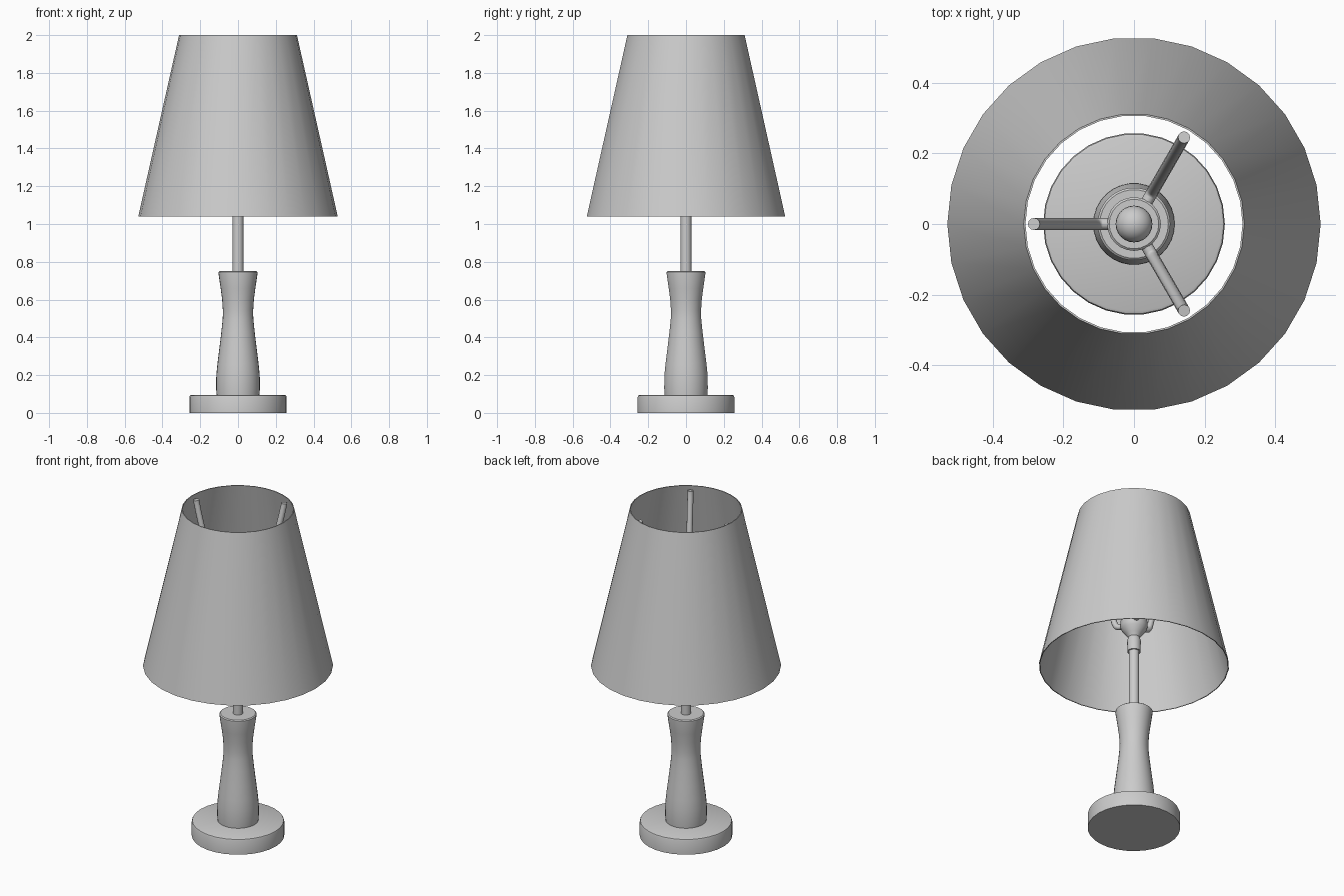
import bpy, bmesh, math
from mathutils import Vector

if "Cube" in bpy.data.objects:
    bpy.data.objects.remove(bpy.data.objects["Cube"])


def finish(name, bm, angle=35):
    bmesh.ops.remove_doubles(bm, verts=bm.verts, dist=1e-5)
    bmesh.ops.recalc_face_normals(bm, faces=bm.faces)
    me = bpy.data.meshes.new(name)
    bm.to_mesh(me)
    bm.free()
    ob = bpy.data.objects.new(name, me)
    bpy.context.collection.objects.link(ob)
    bpy.ops.object.select_all(action='DESELECT')
    ob.select_set(True)
    bpy.context.view_layer.objects.active = ob
    bpy.ops.object.shade_smooth_by_angle(angle=math.radians(angle))
    return ob


def lathe(name, profile, sides=30, closed=False):
    """Spin (radius, z) points around the z axis."""
    bm = bmesh.new()
    vs = [bm.verts.new((r, 0, z)) for r, z in profile]
    es = [bm.edges.new(p) for p in zip(vs, vs[1:])]
    if closed:
        es.append(bm.edges.new((vs[-1], vs[0])))
    bmesh.ops.spin(bm, geom=vs + es, cent=(0, 0, 0), axis=(0, 0, 1),
                   angle=math.tau, steps=sides, use_duplicate=False)
    return finish(name, bm)


def tube(name, path, radius, sides=12):
    """Sweep a circle along a path lying in one vertical plane."""
    bm = bmesh.new()
    pts = [Vector(p) for p in path]
    flat = Vector((pts[-1].x, pts[-1].y, 0)).normalized()
    side = Vector((0, 0, 1)).cross(flat)
    rings = []
    for i, p in enumerate(pts):
        t = (pts[min(i + 1, len(pts) - 1)] - pts[max(i - 1, 0)]).normalized()
        n = t.cross(side)
        rings.append([bm.verts.new(p + radius * (math.cos(a) * side + math.sin(a) * n))
                      for a in (math.tau * k / sides for k in range(sides))])
    for a, b in zip(rings, rings[1:]):
        for k in range(sides):
            j = (k + 1) % sides
            bm.faces.new((a[k], a[j], b[j], b[k]))
    bm.faces.new(rings[0])
    bm.faces.new(rings[-1])
    return finish(name, bm, 50)


# Round foot
lathe("base", [(0, 0), (0.257, 0), (0.257, 0.085), (0.254, 0.092), (0.247, 0.095), (0, 0.095)])

# Turned body with a waist
lathe("body", [(0, 0.09), (0.113, 0.09), (0.116, 0.13), (0.115, 0.20), (0.109, 0.26),
               (0.099, 0.34), (0.088, 0.43), (0.081, 0.50), (0.080, 0.54), (0.084, 0.60),
               (0.092, 0.66), (0.103, 0.735), (0.103, 0.745), (0.097, 0.75), (0, 0.75)])

# Stem
lathe("stem", [(0, 0.74), (0.029, 0.74), (0.029, 1.15), (0, 1.15)], 24)

# Socket with flared cup
lathe("socket", [(0, 1.13), (0.037, 1.13), (0.038, 1.20), (0.032, 1.22), (0.045, 1.24),
                 (0.07, 1.27), (0.076, 1.29), (0.076, 1.32), (0.07, 1.325), (0, 1.325)], 24)

# Small round bulb
n = 12
lathe("bulb", [(0.052 * math.sin(math.pi * i / n), 1.36 - 0.052 * math.cos(math.pi * i / n))
               for i in range(n + 1)], 24)

# Three bent arms holding the shade
arm = [(0.06, 1.305), (0.09, 1.305), (0.103, 1.31), (0.112, 1.325), (0.119, 1.35),
       (0.268, 1.91), (0.276, 1.945), (0.281, 1.965), (0.283, 1.98)]
for i in range(3):
    a = math.radians(60 + 120 * i)
    tube(f"arm_{i + 1}", [(r * math.cos(a), r * math.sin(a), z) for r, z in arm], 0.017)

# Thin conical shade, open at both ends
lathe("shade", [(0.528, 1.04), (0.312, 2.0), (0.307, 2.0), (0.523, 1.04)], 30, closed=True)
